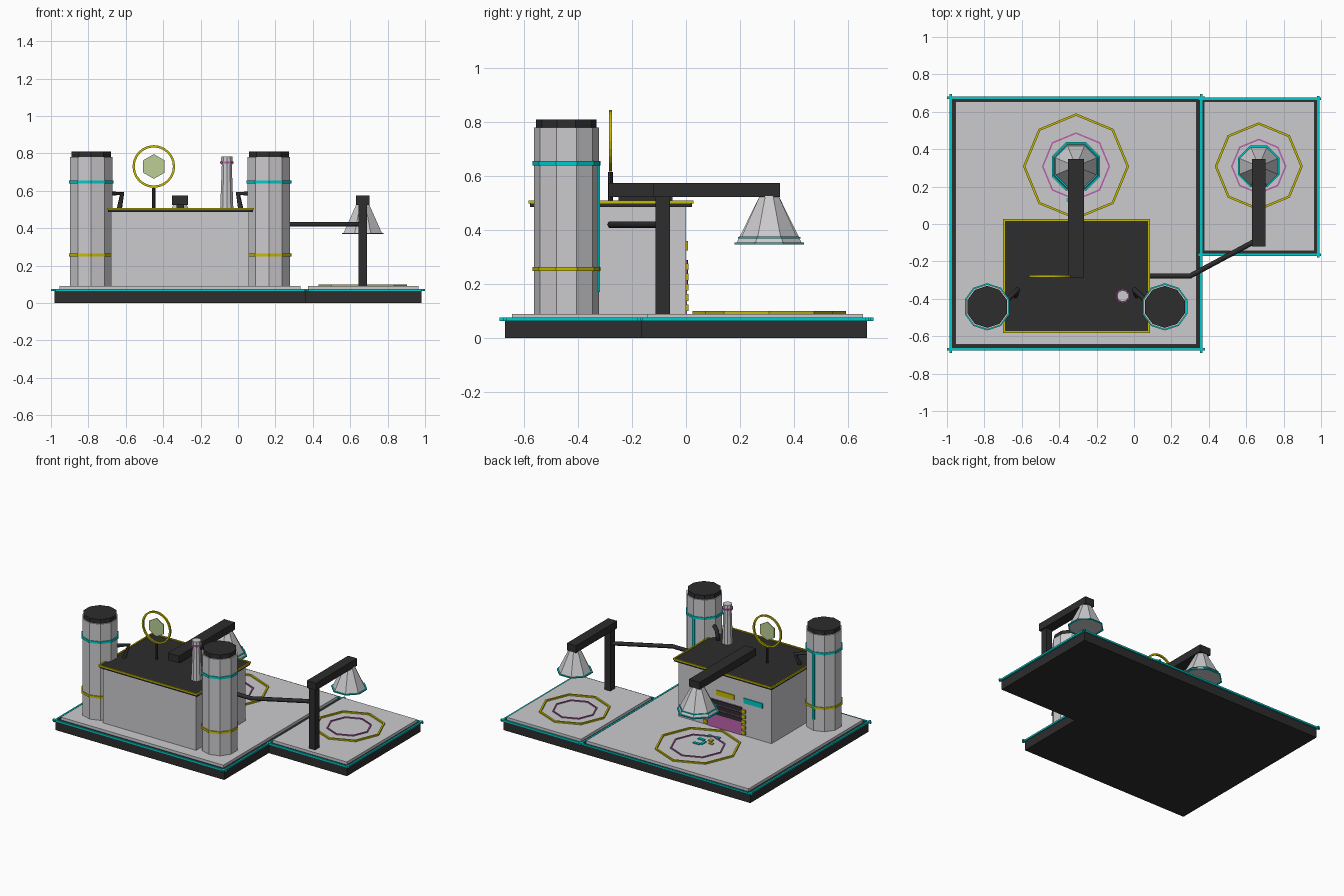
import bpy, bmesh, math
from mathutils import Vector, Matrix

if "Cube" in bpy.data.objects:
    bpy.data.objects.remove(bpy.data.objects["Cube"])


def material(name, r, g, b):
    m = bpy.data.materials.new(name)
    m.diffuse_color = (r, g, b, 1)
    m.use_nodes = True
    m.node_tree.nodes["Principled BSDF"].inputs["Base Color"].default_value = m.diffuse_color
    return m


PALE = material("pale_grey", 0.60, 0.59, 0.61)
DARK = material("charcoal", 0.026, 0.026, 0.027)
CYAN = material("cyan", 0.0, 0.60, 0.60)
YELLOW = material("yellow", 0.57, 0.50, 0.0)
PINK = material("magenta", 0.50, 0.12, 0.42)
GREEN = material("pale_green", 0.50, 0.62, 0.30)


def finish(name, bm, mat):
    bmesh.ops.recalc_face_normals(bm, faces=bm.faces)
    me = bpy.data.meshes.new(name)
    bm.to_mesh(me)
    bm.free()
    me.materials.append(mat)
    ob = bpy.data.objects.new(name, me)
    bpy.context.collection.objects.link(ob)
    return ob


def box(name, x0, x1, y0, y1, z0, z1, mat):
    bm = bmesh.new()
    m = Matrix.Translation(((x0 + x1) / 2, (y0 + y1) / 2, (z0 + z1) / 2))
    bmesh.ops.create_cube(bm, size=1, matrix=m @ Matrix.Diagonal((x1 - x0, y1 - y0, z1 - z0, 1)))
    return finish(name, bm, mat)


def cone(name, x, y, z0, z1, r0, r1, n, mat, turn=0.0):
    bm = bmesh.new()
    m = Matrix.Translation((x, y, (z0 + z1) / 2)) @ Matrix.Rotation(turn, 4, 'Z')
    bmesh.ops.create_cone(bm, cap_ends=True, segments=n, radius1=r0, radius2=r1,
                          depth=z1 - z0, matrix=m)
    return finish(name, bm, mat)


def ring(name, loc, r, thick, n, mat, height=None, turn=0.0, upright=False):
    """Polygonal hoop with a rectangular section."""
    h = (height or thick) / 2
    bm = bmesh.new()
    rows = []
    for i in range(n):
        a = turn + 2 * math.pi * i / n
        d = Vector((math.sin(a), math.cos(a), 0))
        rows.append([bm.verts.new(d * (r + s * thick / 2) + Vector((0, 0, t * h)))
                     for s, t in ((-1, -1), (1, -1), (1, 1), (-1, 1))])
    for i in range(n):
        p, q = rows[i], rows[(i + 1) % n]
        for k in range(4):
            bm.faces.new((p[k], p[(k + 1) % 4], q[(k + 1) % 4], q[k]))
    if upright:
        bm.transform(Matrix.Rotation(math.pi / 2, 4, 'X'))
    bm.transform(Matrix.Translation(loc))
    return finish(name, bm, mat)


def pipe(name, pts, r, mat):
    cu = bpy.data.curves.new(name, 'CURVE')
    cu.dimensions = '3D'
    cu.bevel_depth = r
    cu.bevel_resolution = 1
    cu.use_fill_caps = True
    sp = cu.splines.new('POLY')
    sp.points.add(len(pts) - 1)
    for p, c in zip(sp.points, pts):
        p.co = (*c, 1)
    cu.materials.append(mat)
    ob = bpy.data.objects.new(name, cu)
    bpy.context.collection.objects.link(ob)


def edge_trim(name, x0, x1, y0, y1, z, over, t, mat):
    """Four thin bars around a rectangle, overshooting the corners."""
    for y in (y0, y1):
        box(name, x0 - over, x1 + over, y - t, y + t, z - t, z + t, mat)
    for x in (x0, x1):
        box(name, x - t, x + t, y0 - over, y1 + over, z - t, z + t, mat)


CX = -0.31  # symmetry line of the main building

# Base slabs, floor plates and glowing edges
box("main_base", -0.98, 0.36, -0.67, 0.67, 0, 0.07, DARK)
box("side_base", 0.36, 0.98, -0.165, 0.67, 0, 0.07, DARK)
box("main_floor", -0.955, 0.335, -0.645, 0.655, 0.07, 0.09, PALE)
box("side_floor", 0.375, 0.965, -0.145, 0.655, 0.07, 0.09, PALE)
edge_trim("main_base_trim", -0.98, 0.36, -0.67, 0.675, 0.07, 0.02, 0.006, CYAN)
edge_trim("side_base_trim", 0.36, 0.985, -0.165, 0.67, 0.07, 0.015, 0.006, CYAN)

# Building
box("building_walls", -0.68, 0.06, -0.56, 0.0, 0.09, 0.486, PALE)
box("building_roof", -0.695, 0.08, -0.578, 0.022, 0.486, 0.503, DARK)
edge_trim("roof_trim", -0.695, 0.08, -0.578, 0.022, 0.504, 0.006, 0.005, YELLOW)

# Back entrance: door, shutter slats, marker blocks and signs
box("door_panel", CX - 0.135, CX + 0.135, -0.01, 0.004, 0.09, 0.29, PINK)
for i in range(3):
    z = 0.185 + i * 0.037
    box("shutter_slat", CX - 0.135, CX + 0.135, 0, 0.008, z, z + 0.03, DARK)
for s in (-1, 1):
    for i in range(5):
        z = 0.10 + i * 0.038
        box("door_marker", CX + s * 0.152 - 0.014, CX + s * 0.152 + 0.014, 0, 0.009,
            z, z + 0.025, YELLOW)
box("yellow_sign", -0.385, -0.245, 0, 0.007, 0.325, 0.36, YELLOW)
box("cyan_sign", -0.61, -0.46, 0, 0.007, 0.325, 0.36, CYAN)

# Two storage towers with bands, light strips and elbow pipes
for s in (-1, 1):
    x, y = CX + s * 0.475, -0.443
    cone("tower", x, y, 0.09, 0.78, 0.12, 0.12, 10, PALE)
    cone("tower_cap", x, y, 0.78, 0.81, 0.112, 0.112, 10, DARK)
    ring("upper_band", (x, y, 0.648), 0.121, 0.01, 10, CYAN, 0.016)
    ring("lower_band", (x, y, 0.256), 0.121, 0.01, 10, YELLOW, 0.016)
    box("tower_strip", x - 0.009, x + 0.009, y + 0.11, y + 0.125, 0.17, 0.65, CYAN)
    pipe("elbow_pipe", [(CX + s * 0.385, -0.42, 0.585), (CX + s * 0.31, -0.35, 0.585),
                        (CX + s * 0.325, -0.385, 0.50)], 0.014, DARK)

# Roof chimney
cone("chimney", -0.06, -0.385, 0.503, 0.74, 0.037, 0.028, 10, PALE)
cone("chimney_top", -0.06, -0.385, 0.74, 0.783, 0.033, 0.031, 10, PALE)
ring("chimney_band", (-0.06, -0.385, 0.752), 0.034, 0.008, 10, PINK, 0.01)

# Round roof emblem on a post
cone("emblem_post", -0.45, -0.28, 0.503, 0.615, 0.009, 0.009, 8, DARK)
ring("emblem_ring", (-0.45, -0.28, 0.73), 0.108, 0.012, 24, YELLOW, 0.012, upright=True)
plate = cone("emblem_plate", 0, 0, -0.004, 0.004, 0.066, 0.066, 6, GREEN)
plate.data.transform(Matrix.Translation((-0.45, -0.28, 0.73)) @ Matrix.Rotation(math.pi / 2, 4, 'X'))

# Overhead arms
box("main_arm", CX - 0.043, CX + 0.043, -0.287, 0.348, 0.523, 0.575, DARK)
box("main_arm_foot", CX - 0.02, CX + 0.02, -0.25, -0.05, 0.503, 0.523, DARK)
box("side_arm", 0.63, 0.702, -0.12, 0.348, 0.523, 0.575, DARK)
box("side_post", 0.643, 0.69, -0.112, -0.06, 0.09, 0.523, DARK)
pipe("supply_pipe", [(0.05, -0.278, 0.42), (0.3, -0.278, 0.42), (0.65, -0.09, 0.42)], 0.014, DARK)

# Lamp shades over ringed landing pads
for name, x, r, z0, pad, inner in (("main", CX, 0.132, 0.35, 0.277, 0.178),
                                   ("side", 0.667, 0.112, 0.372, 0.229, 0.144)):
    t = math.pi / 8
    cone(name + "_shade", x, 0.308, z0, 0.53, r, 0.036, 8, PALE, t)
    ring(name + "_shade_rim", (x, 0.308, z0), r + 0.003, 0.01, 8, CYAN, 0.007, t)
    if name == "main":
        ring("shade_upper_rim", (x, 0.308, z0 + 0.022), r - 0.011, 0.009, 8, CYAN, 0.006, t)
    ring(name + "_pad_ring", (x, 0.308, 0.094), pad, 0.013, 8, YELLOW, 0.012)
    ring(name + "_pad_inner_ring", (x, 0.308, 0.093), inner, 0.009, 8, PINK, 0.008)

# Small tiles scattered on the main pad
for dx, dy, w, d, mat in ((-0.03, -0.18, 0.04, 0.02, CYAN), (0.03, -0.17, 0.02, 0.03, CYAN),
                          (-0.02, -0.12, 0.03, 0.03, YELLOW), (0.04, -0.10, 0.05, 0.02, CYAN),
                          (0.0, -0.06, 0.02, 0.05, CYAN), (-0.05, -0.08, 0.03, 0.02, YELLOW),
                          (0.03, -0.03, 0.05, 0.02, CYAN)):
    x, y = CX + dx, 0.308 + dy
    box("pad_tile", x - w / 2, x + w / 2, y - d / 2, y + d / 2, 0.089, 0.096, mat)
